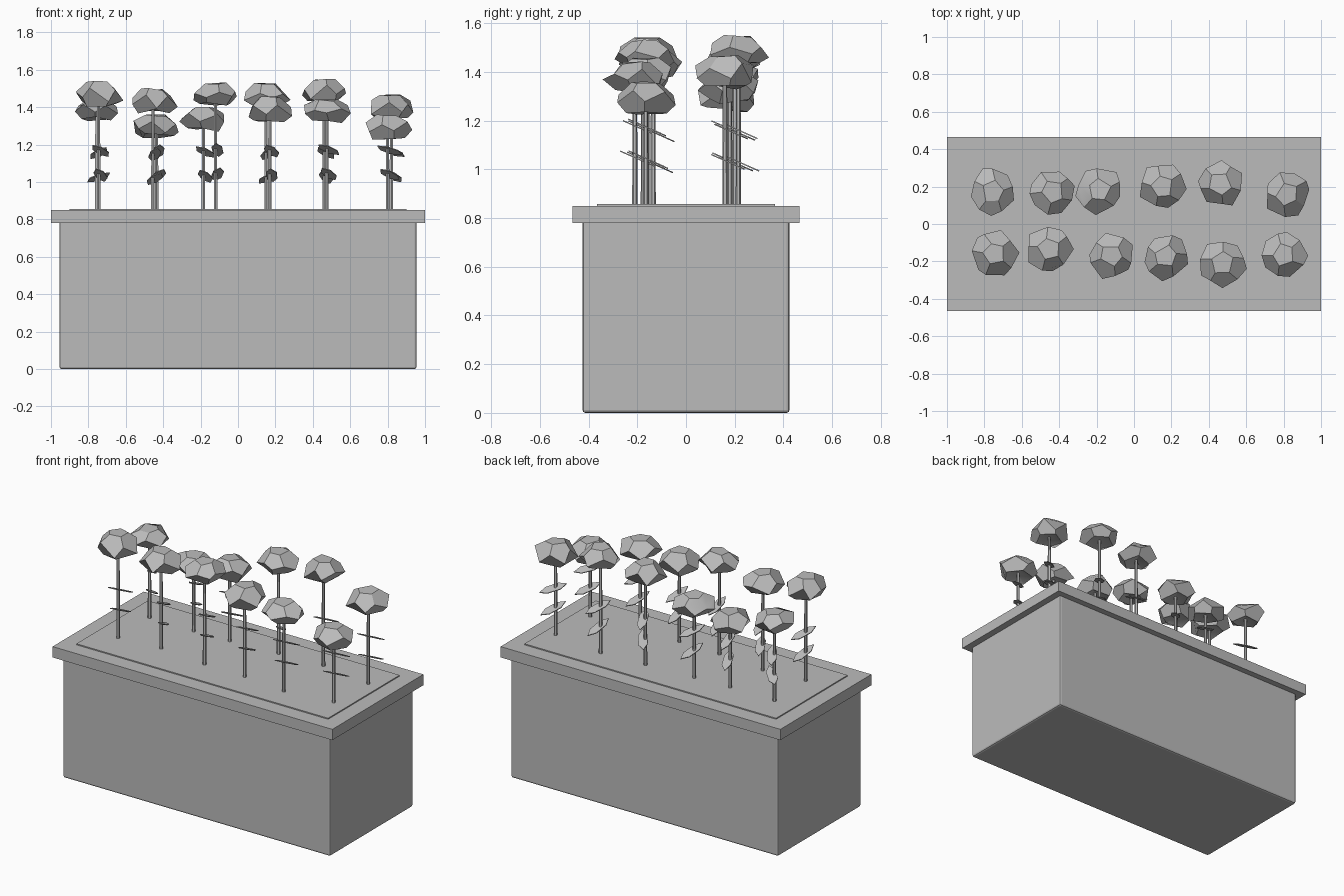
import bpy, bmesh, math, random
from mathutils import Matrix, Vector

random.seed(4)
if "Cube" in bpy.data.objects:
    bpy.data.objects.remove(bpy.data.objects["Cube"], do_unlink=True)

grey = bpy.data.materials.new("plain grey")
grey.use_nodes = True
colour = (0.5, 0.5, 0.5, 1)
grey.diffuse_color = colour
grey.node_tree.nodes["Principled BSDF"].inputs["Base Color"].default_value = colour


def finish(name, bm, smooth=None):
    """Turn a bmesh into a named grey object."""
    bmesh.ops.recalc_face_normals(bm, faces=bm.faces)
    mesh = bpy.data.meshes.new(name)
    bm.to_mesh(mesh)
    bm.free()
    mesh.materials.append(grey)
    ob = bpy.data.objects.new(name, mesh)
    bpy.context.collection.objects.link(ob)
    if smooth:
        bpy.ops.object.select_all(action='DESELECT')
        ob.select_set(True)
        bpy.context.view_layer.objects.active = ob
        bpy.ops.object.shade_smooth_by_angle(angle=math.radians(smooth))
    return ob


def box(name, half_x, half_y, low, high, bevel=0):
    bm = bmesh.new()
    size = Matrix.Diagonal((2 * half_x, 2 * half_y, high - low, 1))
    bmesh.ops.create_cube(bm, size=1, matrix=Matrix.Translation((0, 0, (low + high) / 2)) @ size)
    if bevel:
        bmesh.ops.bevel(bm, geom=bm.edges[:], offset=bevel, segments=2, profile=0.5, affect='EDGES')
    return finish(name, bm)


def flower_head(name, x, y, low, high):
    """Crumpled dome of pentagon petals, widest near its lower edge."""
    bm = bmesh.new()
    turn = random.uniform(0, math.tau)
    tall = high - low

    def ring(radius, level, shift, wobble):
        verts = []
        for i in range(5):
            a = turn + (i + shift) * math.tau / 5 + random.uniform(-0.16, 0.16)
            r = radius * random.uniform(0.94, 1.1)
            z = low + tall * level + random.uniform(-wobble, wobble)
            verts.append(bm.verts.new((x + r * math.cos(a), y + r * math.sin(a), z)))
        return verts

    top = ring(0.06, 0.97, 0, 0.006)
    upper = ring(0.113, 0.66, 0, 0.016)
    lower = ring(0.122, 0.3, 0.5, 0.016)
    base = ring(0.085, 0.06, 0.5, 0.012)
    bm.faces.new(top)
    for i in range(5):
        j = (i + 1) % 5
        bm.faces.new((top[i], upper[i], lower[i], upper[j], top[j]))
        bm.faces.new((lower[i], base[i], base[j], lower[j], upper[j]))
    # Hollow underside
    centre = bm.verts.new((x, y, low + tall * 0.25))
    for i in range(5):
        bm.faces.new((base[i], centre, base[(i + 1) % 5]))
    finish(name, bm, 30)


def stem(name, x, y, top):
    bm = bmesh.new()
    bmesh.ops.create_cone(bm, cap_ends=True, segments=6, radius1=0.011, radius2=0.009,
                          depth=top - 0.85, matrix=Matrix.Translation((x, y, (top + 0.85) / 2)))
    finish(name, bm, 40)


def leaf(name, x, y, z, yaw):
    """Thin pointed hexagon sloping down towards the back."""
    bm = bmesh.new()
    outline = [(-0.085, 0), (-0.04, -0.028), (0.04, -0.028),
               (0.085, 0), (0.04, 0.028), (-0.04, 0.028)]
    face = bm.faces.new([bm.verts.new((u, v, 0)) for u, v in outline])
    side = bmesh.ops.extrude_face_region(bm, geom=[face])["geom"]
    bmesh.ops.translate(bm, vec=Vector((0, 0, 0.005)),
                        verts=[g for g in side if isinstance(g, bmesh.types.BMVert)])
    place = (Matrix.Translation((x, y, z)) @ Matrix.Rotation(math.radians(-24), 4, 'X')
             @ Matrix.Rotation(math.radians(yaw), 4, 'Z'))
    bmesh.ops.transform(bm, matrix=place, verts=bm.verts)
    finish(name, bm)


# Planter
box("planter_body", 0.955, 0.425, 0, 0.8, 0.012)
box("planter_rim", 1.0, 0.465, 0.78, 0.85)
box("soil_top", 0.9, 0.365, 0.84, 0.857)

# Flowers: head x, head y, head bottom, head top, leaf direction
flowers = [
    (-0.755, 0.175, 1.33, 1.44, 120),
    (-0.435, 0.17, 1.24, 1.36, 95),
    (-0.185, 0.18, 1.27, 1.40, 55),
    (0.15, 0.20, 1.40, 1.53, 110),
    (0.46, 0.215, 1.42, 1.55, 60),
    (0.82, 0.16, 1.33, 1.47, 45),
    (-0.745, -0.16, 1.40, 1.54, 60),
    (-0.455, -0.135, 1.37, 1.50, 100),
    (-0.12, -0.17, 1.41, 1.53, 85),
    (0.17, -0.175, 1.32, 1.46, 70),
    (0.475, -0.21, 1.32, 1.44, 50),
    (0.80, -0.165, 1.23, 1.36, 40),
]
for n, (x, y, low, high, yaw) in enumerate(flowers, 1):
    flower_head(f"flower_head_{n}", x, y, low, high)
    stem(f"stem_{n}", x, y, low + 0.06)
    drop = random.uniform(0, 0.03)
    leaf(f"upper_leaf_{n}", x + 0.01, y + 0.01, 1.175 - drop, yaw)
    leaf(f"lower_leaf_{n}", x + 0.01, y + 0.01, 1.045 - drop, yaw + 15)
